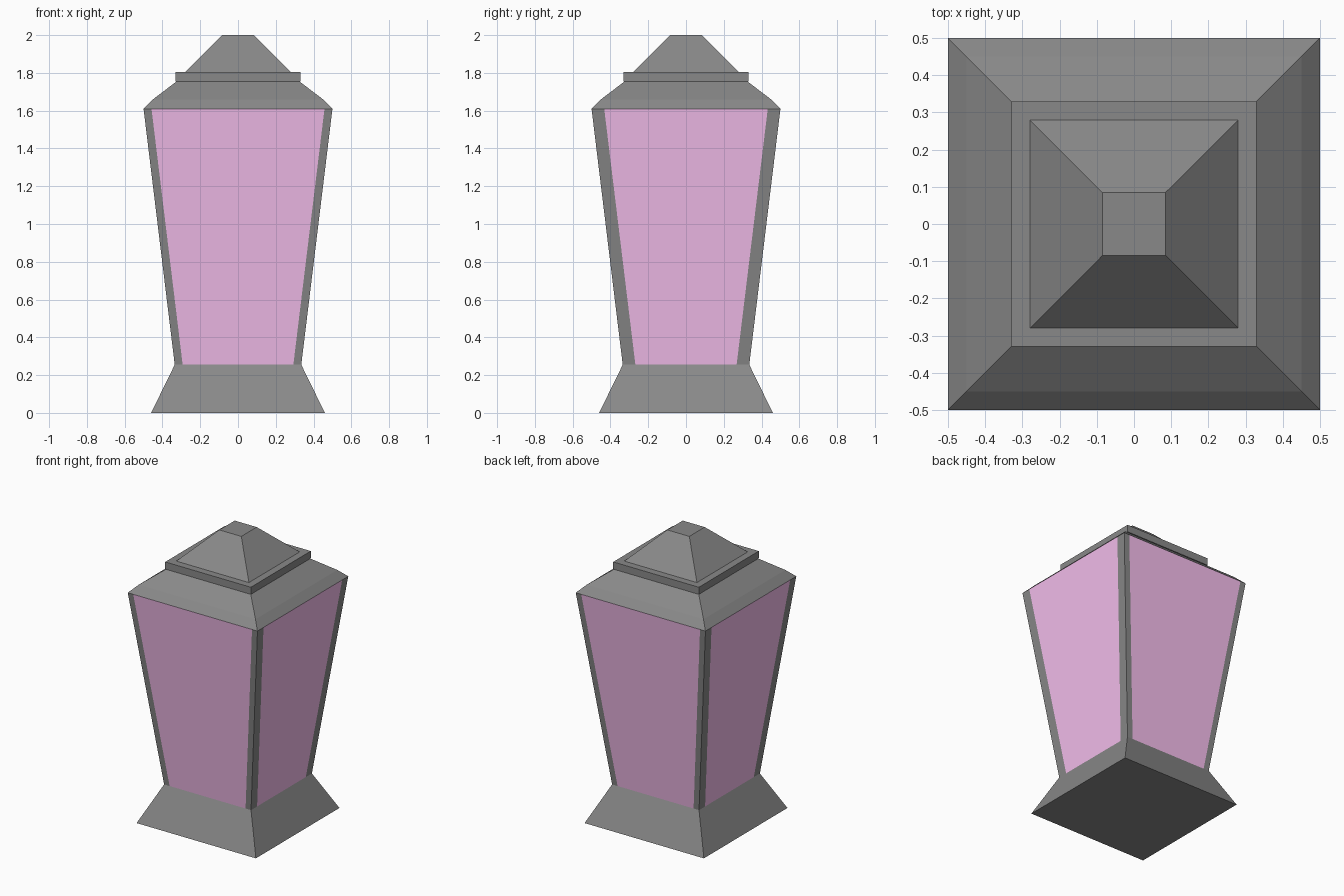
import bpy, bmesh

if "Cube" in bpy.data.objects:
    bpy.data.objects.remove(bpy.data.objects["Cube"])


def make_material(name, color):
    mat = bpy.data.materials.new(name)
    mat.diffuse_color = (*color, 1)
    mat.use_nodes = True
    mat.node_tree.nodes["Principled BSDF"].inputs["Base Color"].default_value = mat.diffuse_color
    return mat


metal = make_material("dark_metal", (0.25, 0.25, 0.25))
glass = make_material("pink_glass", (0.92, 0.52, 0.85))


def loft(name, sections):
    """Closed solid through (outline, z) sections, bottom to top."""
    bm = bmesh.new()
    rings = [[bm.verts.new((x, y, z)) for x, y in outline] for outline, z in sections]
    count = len(rings[0])
    for low, high in zip(rings, rings[1:]):
        for i in range(count):
            j = (i + 1) % count
            bm.faces.new((low[i], low[j], high[j], high[i]))
    bm.faces.new(rings[0][::-1])
    bm.faces.new(rings[-1])
    bmesh.ops.recalc_face_normals(bm, faces=bm.faces)
    mesh = bpy.data.meshes.new(name)
    bm.to_mesh(mesh)
    bm.free()
    mesh.materials.append(metal)
    obj = bpy.data.objects.new(name, mesh)
    bpy.context.collection.objects.link(obj)
    return obj


def square_loft(name, profile):
    """Solid with a centred square section, from (half width, z) points."""
    return loft(name, [([(-r, -r), (r, -r), (r, r), (-r, r)], z) for r, z in profile])


def framed_square(r, post_x, post_y):
    """Square outline with extra points where the posts meet the glass."""
    a, b = r - post_x, r - post_y
    half = [(-r, -r), (-a, -r), (a, -r), (r, -r), (r, -b), (r, b)]
    return half + [(-x, -y) for x, y in half]


# Flared foot
square_loft("base", [(0.46, 0), (0.335, 0.255)])

# Tapered body: corner posts flush with one glass pane per side
body = loft("glazed_body", [(framed_square(r, 0.042, 0.067), z)
                            for r, z in ((0.335, 0.255), (0.50, 1.61))])
body.data.materials.append(glass)
for face in body.data.polygons:
    c = face.center
    if abs(face.normal.z) < 0.5 and min(abs(c.x), abs(c.y)) < 0.01:
        face.material_index = 1      # middle strip of each side

# Roof, collar and cap
square_loft("roof", [(0.50, 1.61), (0.45, 1.66), (0.325, 1.755)])
square_loft("roof_collar", [(0.33, 1.755), (0.33, 1.805)])
square_loft("roof_cap", [(0.28, 1.805), (0.085, 2.0)])
